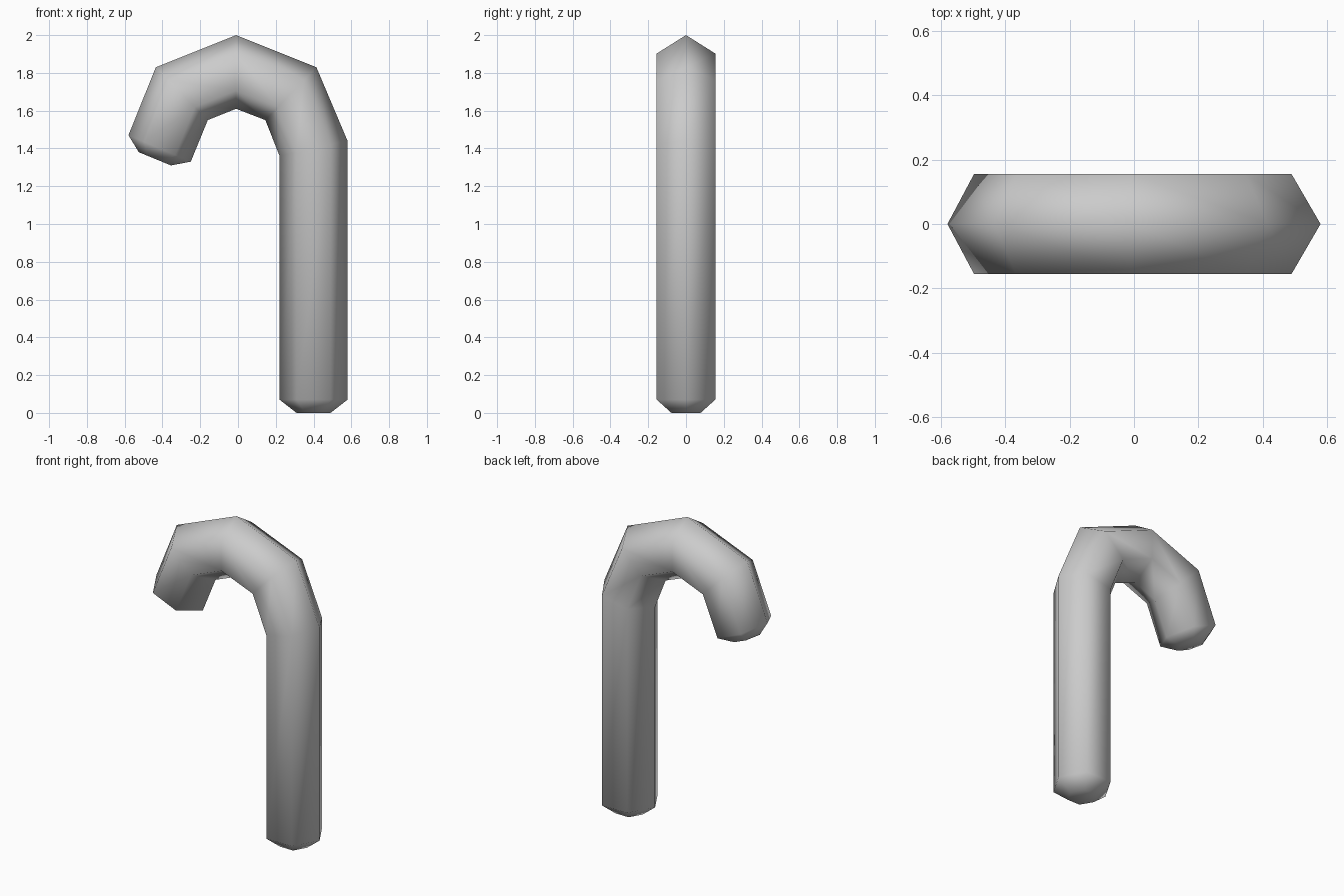
import bpy
import bmesh
from mathutils import Vector

if "Cube" in bpy.data.objects:
    bpy.data.objects.remove(bpy.data.objects["Cube"])

GREY = (0.6, 0.6, 0.6, 1.0)
material = bpy.data.materials.new("plain grey")
material.use_nodes = True
material.diffuse_color = GREY
material.node_tree.nodes["Principled BSDF"].inputs["Base Color"].default_value = GREY

# Each station along the cane: outer point (x, z), inner point (x, z), half depth
STATIONS = [
    ((0.49, 0.0), (0.31, 0.0), 0.077),
    ((0.58, 0.07), (0.22, 0.07), 0.155),
    ((0.58, 1.44), (0.22, 1.36), 0.155),
    ((0.415, 1.83), (0.145, 1.55), 0.155),
    ((-0.01, 2.0), (-0.01, 1.61), 0.155),
    ((-0.435, 1.83), (-0.16, 1.55), 0.155),
    ((-0.58, 1.47), (-0.25, 1.33), 0.155),
    ((-0.525, 1.38), (-0.355, 1.31), 0.077),
]
# Hexagon corners: position from inner (-1) to outer (1), and depth side
HEXAGON = [(1, 0), (0.5, 1), (-0.5, 1), (-1, 0), (-0.5, -1), (0.5, -1)]


def add_ring(bm, outer, inner, depth):
    """Place one six-sided ring between an outer and an inner point."""
    outer = Vector((outer[0], 0, outer[1]))
    inner = Vector((inner[0], 0, inner[1]))
    centre, reach = (outer + inner) / 2, (outer - inner) / 2
    return [bm.verts.new(centre + reach * u + Vector((0, depth * v, 0)))
            for u, v in HEXAGON]


# Skin the rings into a closed hooked cane with tapered ends
bm = bmesh.new()
rings = [add_ring(bm, *station) for station in STATIONS]
for low, high in zip(rings, rings[1:]):
    for i in range(6):
        j = (i + 1) % 6
        bm.faces.new((low[i], low[j], high[j], high[i]))
bm.faces.new(rings[0])
bm.faces.new(rings[-1])
bmesh.ops.recalc_face_normals(bm, faces=bm.faces)
for face in bm.faces:
    face.smooth = True

mesh = bpy.data.meshes.new("hooked_cane")
bm.to_mesh(mesh)
bm.free()
mesh.materials.append(material)
cane = bpy.data.objects.new("hooked_cane", mesh)
bpy.context.collection.objects.link(cane)
